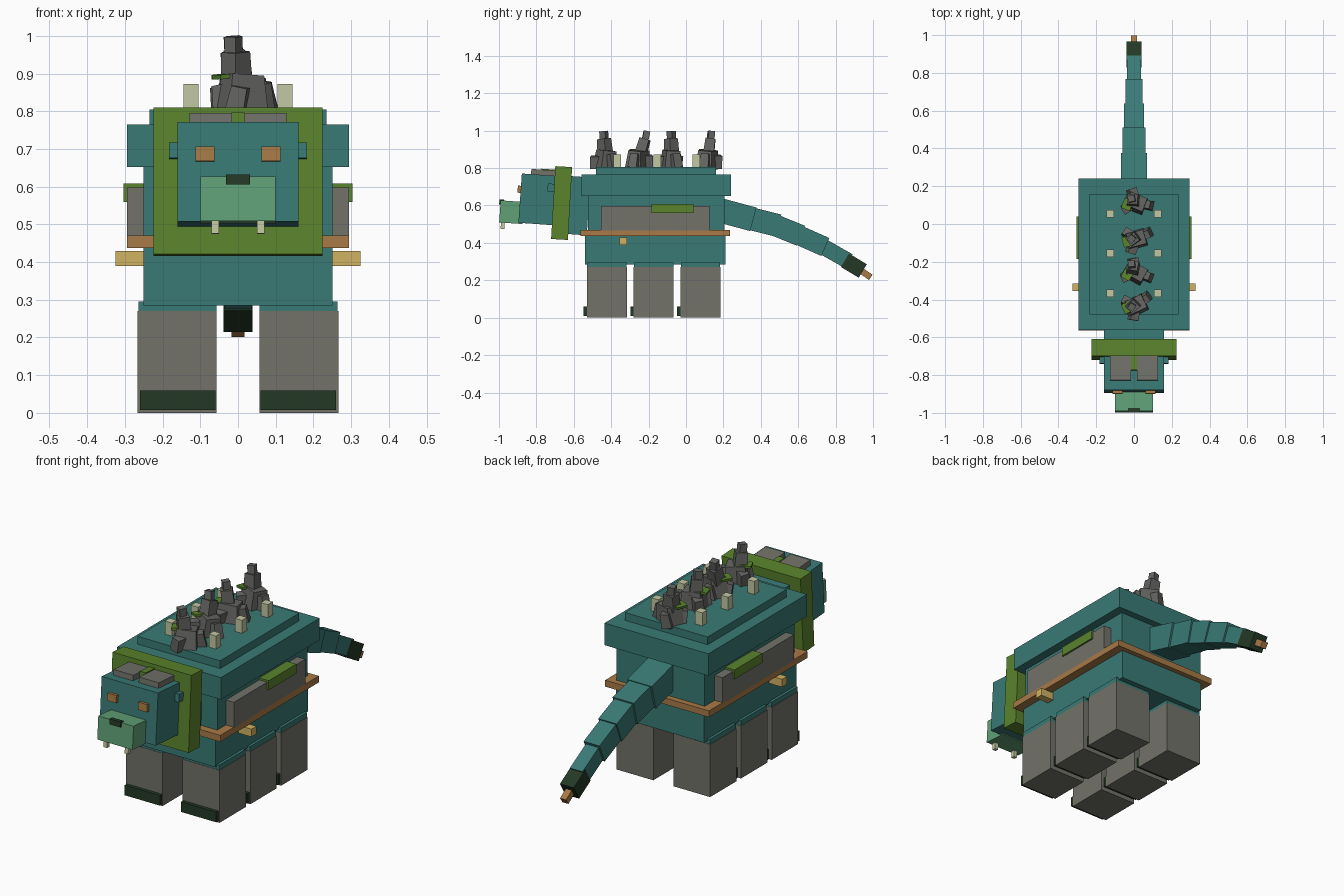
import bpy, math, random
from mathutils import Matrix, Vector

if "Cube" in bpy.data.objects:
    bpy.data.objects.remove(bpy.data.objects["Cube"])

random.seed(4)


def material(name, r, g, b):
    lin = [((c / 255 + 0.055) / 1.055) ** 2.4 for c in (r, g, b)]
    m = bpy.data.materials.new(name)
    m.diffuse_color = (*lin, 1)
    m.use_nodes = True
    m.node_tree.nodes["Principled BSDF"].inputs["Base Color"].default_value = m.diffuse_color
    return m


TEAL = material("teal hide", 57, 122, 117)
STONE = material("warm grey stone", 114, 114, 106)
ROCK = material("dark grey rock", 100, 100, 98)
MOSS = material("moss green", 90, 131, 44)
MINT = material("pale green muzzle", 96, 160, 118)
WOOD = material("copper brown", 168, 122, 70)
GOLD = material("gold", 208, 178, 98)
BONE = material("bone", 196, 200, 163)
DARK = material("dark green", 36, 57, 38)

FACES = [(0, 2, 3, 1), (4, 5, 7, 6), (0, 1, 5, 4), (2, 6, 7, 3), (0, 4, 6, 2), (1, 3, 7, 5)]


def block(name, mat, centre, size, rot=(0, 0, 0), taper=1.0):
    """Box given by centre and size, turned in degrees, top scaled by taper."""
    verts = []
    for z in (-0.5, 0.5):
        k = taper if z > 0 else 1.0
        for y in (-0.5, 0.5):
            for x in (-0.5, 0.5):
                verts.append((x * size[0] * k, y * size[1] * k, z * size[2]))
    me = bpy.data.meshes.new(name)
    me.from_pydata(verts, [], FACES)
    me.materials.append(mat)
    ob = bpy.data.objects.new(name, me)
    ob.location = centre
    ob.rotation_euler = [math.radians(a) for a in rot]
    bpy.context.collection.objects.link(ob)
    return ob


def span(name, mat, x, y, z, rot=(0, 0, 0)):
    """Box given by its extents on each axis."""
    ext = (x, y, z)
    return block(name, mat, [(a + b) / 2 for a, b in ext], [b - a for a, b in ext], rot)


def pair(name, mat, x, y, z, rot=(0, 0, 0)):
    """The same box on the right and the left."""
    span(name + "_right", mat, x, y, z, rot)
    span(name + "_left", mat, (-x[1], -x[0]), y, z, rot)


# Body, back plates and belt
span("lower_body", TEAL, (-0.25, 0.25), (-0.54, 0.21), (0.285, 0.46))
span("upper_body", TEAL, (-0.25, 0.25), (-0.525, 0.205), (0.45, 0.66))
span("back_slab", TEAL, (-0.295, 0.295), (-0.56, 0.24), (0.652, 0.765))
span("back_cap", TEAL, (-0.235, 0.235), (-0.48, 0.16), (0.76, 0.805))
span("belt", WOOD, (-0.295, 0.295), (-0.565, 0.235), (0.437, 0.47))
pair("side_panel", STONE, (0.24, 0.295), (-0.455, 0.125), (0.465, 0.598))
pair("side_moss", MOSS, (0.25, 0.304), (-0.185, 0.04), (0.56, 0.608))
pair("side_lug", GOLD, (0.24, 0.325), (-0.355, -0.315), (0.39, 0.43))

# Six legs with hips and toes
for i, y in enumerate((-0.53, -0.28, -0.03)):
    pair(f"leg_{i}", STONE, (0.057, 0.266), (y, y + 0.214), (0, 0.27))
    pair(f"hip_{i}", TEAL, (0.057, 0.264), (y + 0.002, y + 0.212), (0.268, 0.295))
    pair(f"toe_{i}", DARK, (0.06, 0.26), (y - 0.018, y + 0.03), (0.008, 0.06))

# Neck, frill and head, all leaning back slightly
TILT = (-4, 0, 0)
span("neck", TEAL, (-0.16, 0.16), (-0.66, -0.52), (0.445, 0.755), TILT)
span("frill", MOSS, (-0.224, 0.224), (-0.71, -0.62), (0.418, 0.808), (-3.3, 0, 0))
span("head", TEAL, (-0.16, 0.16), (-0.887, -0.68), (0.5, 0.764), TILT)
pair("ear", TEAL, (0.15, 0.183), (-0.74, -0.69), (0.674, 0.716), TILT)
pair("brow_plate", STONE, (0.016, 0.128), (-0.828, -0.67), (0.757, 0.79), TILT)
span("brow_moss", MOSS, (-0.017, 0.017), (-0.775, -0.67), (0.757, 0.793), TILT)
pair("eye", WOOD, (0.062, 0.113), (-0.9, -0.86), (0.667, 0.705), TILT)
span("muzzle", MINT, (-0.1, 0.1), (-0.995, -0.87), (0.505, 0.623), TILT)
span("nose", DARK, (-0.032, 0.032), (-0.998, -0.975), (0.605, 0.632), TILT)
pair("tooth", BONE, (0.05, 0.07), (-0.99, -0.97), (0.475, 0.515), TILT)

# Tail segments follow a drooping path: (y, z) ends, width, height
TAIL = [
    ("tail_1", TEAL, (0.19, 0.572), (0.36, 0.526), 0.14, 0.13),
    ("tail_2", TEAL, (0.34, 0.531), (0.495, 0.492), 0.12, 0.122),
    ("tail_3", TEAL, (0.47, 0.497), (0.615, 0.438), 0.104, 0.115),
    ("tail_4", TEAL, (0.59, 0.447), (0.745, 0.378), 0.09, 0.105),
    ("tail_5", TEAL, (0.72, 0.387), (0.87, 0.302), 0.072, 0.085),
    ("tail_end", DARK, (0.85, 0.307), (0.945, 0.25), 0.078, 0.084),
    ("tail_tip", WOOD, (0.93, 0.255), (0.988, 0.216), 0.034, 0.034),
]
for name, mat, a, b, w, h in TAIL:
    dy, dz = b[0] - a[0], b[1] - a[1]
    centre = (0, (a[0] + b[0]) / 2, (a[1] + b[1]) / 2)
    block(name, mat, centre, (w, math.hypot(dy, dz), h), (math.degrees(math.atan2(dz, dy)), 0, 0))

# Bone studs along the back
for i, y in enumerate((0.055, -0.155, -0.367)):
    pair(f"stud_{i}", BONE, (0.105, 0.145), (y - 0.02, y + 0.02), (0.795, 0.872))

# Craggy rock spires: centre y, tip lean in y, turn
for i, (y, lean, turn) in enumerate([(-0.43, -0.008, 25), (-0.255, 0.04, -30),
                                     (-0.08, 0.002, 15), (0.115, 0.018, -22)]):
    sway = random.uniform(-8, 8)
    block(f"rock_base_{i}", ROCK, (0.01, y, 0.845), (0.115, 0.095, 0.1), (sway, 4, turn), 0.8)
    for j, (a, d, h) in enumerate([(10, 0.06, 0.075), (130, 0.05, 0.07), (235, 0.055, 0.065)]):
        t = math.radians(a + turn)
        p = (0.01 + d * math.cos(t), y + d * math.sin(t), 0.8 + h / 2)
        block(f"rock_chunk_{i}_{j}", ROCK, p, (0.055, 0.05, h),
              (12 * math.sin(t), -12 * math.cos(t), a + turn), 0.85)
    block(f"rock_middle_{i}", ROCK, (-0.005, y + lean * 0.6, 0.915), (0.062, 0.058, 0.085),
          (-lean * 400, -5, turn + 20), 0.9)
    block(f"rock_tip_{i}", ROCK, (-0.012, y + lean, 0.968), (0.036, 0.034, 0.06),
          (-lean * 300, -4, turn + 35))
    block(f"rock_moss_{i}", MOSS, (-0.035, y - 0.012, 0.893), (0.05, 0.055, 0.012), (0, -6, turn))
